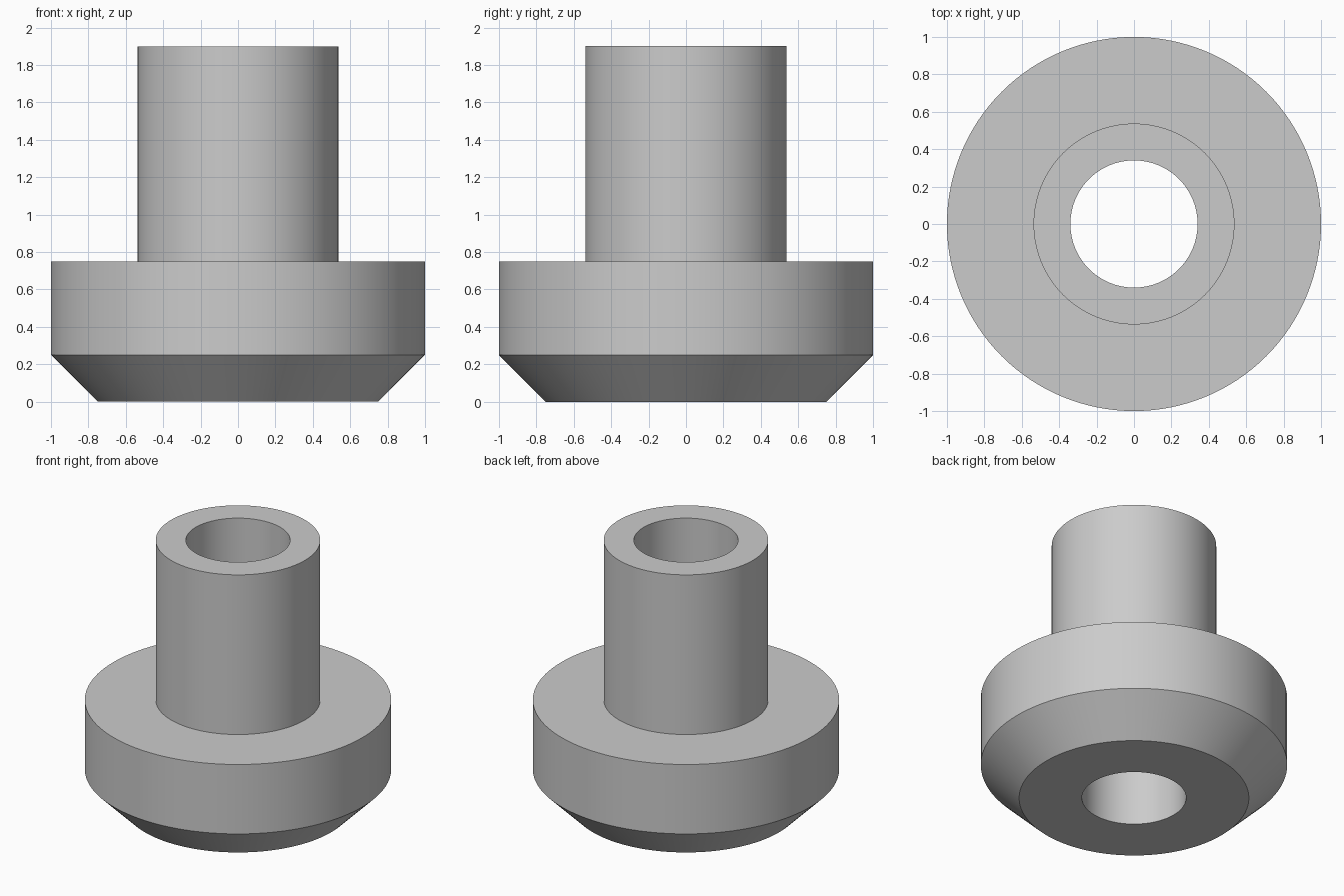
import bpy
import bmesh
from math import radians, tau
from mathutils import Matrix, Vector

cube = bpy.data.objects.get("Cube")
if cube:
    bpy.data.objects.remove(cube, do_unlink=True)

SEGMENTS = 128
BORE, NECK, FLANGE, FOOT = 0.34, 0.537, 1.0, 0.75
HEIGHT, SHOULDER, CHAMFER = 1.90, 0.75, 0.25

# Plain grey
grey = bpy.data.materials.new("grey")
grey.use_nodes = True
color = (0.6, 0.6, 0.6, 1)
grey.diffuse_color = color
grey.node_tree.nodes["Principled BSDF"].inputs["Base Color"].default_value = color

# Closed radius/height section: foot, chamfer, flange, neck, bore
profile = [(BORE, 0), (FOOT, 0), (FLANGE, CHAMFER), (FLANGE, SHOULDER),
           (NECK, SHOULDER), (NECK, HEIGHT), (BORE, HEIGHT)]

# Revolve the section around z
bm = bmesh.new()
rings = []
for i in range(SEGMENTS):
    turn = Matrix.Rotation(tau * i / SEGMENTS, 3, "Z")
    rings.append([bm.verts.new(turn @ Vector((r, 0, z))) for r, z in profile])
for i, ring in enumerate(rings):
    following = rings[(i + 1) % SEGMENTS]
    for j in range(len(profile)):
        k = (j + 1) % len(profile)
        bm.faces.new((ring[j], following[j], following[k], ring[k]))
bmesh.ops.recalc_face_normals(bm, faces=bm.faces)

mesh = bpy.data.meshes.new("flanged_bushing")
bm.to_mesh(mesh)
bm.free()
mesh.materials.append(grey)
bushing = bpy.data.objects.new("flanged_bushing", mesh)
bpy.context.collection.objects.link(bushing)

# Smooth round walls, crisp rims
bpy.ops.object.select_all(action="DESELECT")
bushing.select_set(True)
bpy.context.view_layer.objects.active = bushing
bpy.ops.object.shade_smooth_by_angle(angle=radians(30))
